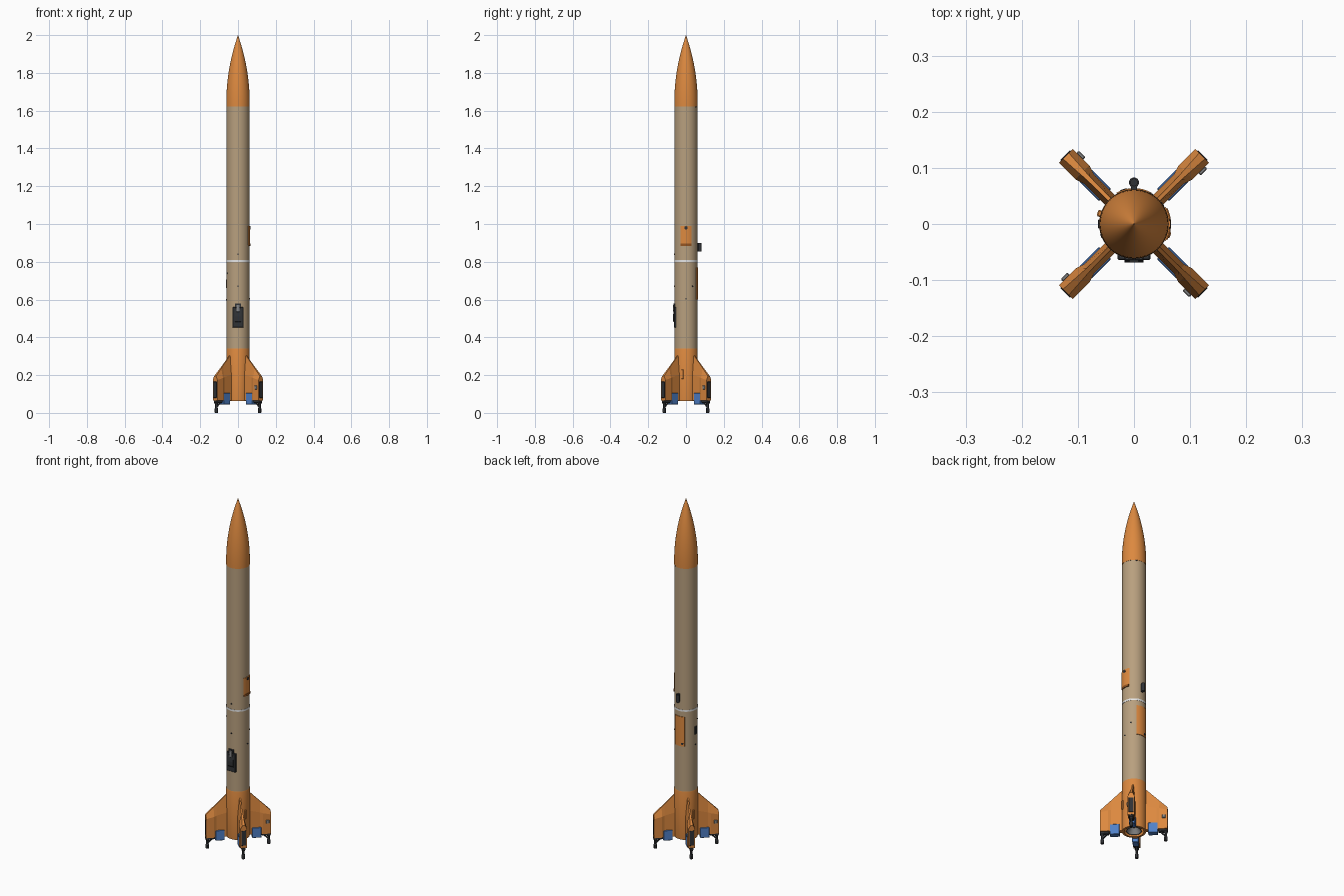
import bpy, bmesh, math
from mathutils import Matrix, Vector

old = bpy.data.objects.get("Cube")
if old:
    bpy.data.objects.remove(old, do_unlink=True)


def material(name, rgb):
    m = bpy.data.materials.new(name)
    m.use_nodes = True
    m.diffuse_color = (*rgb, 1)
    m.node_tree.nodes["Principled BSDF"].inputs["Base Color"].default_value = (*rgb, 1)
    return m


ORANGE = material("orange", (0.72, 0.25, 0.05))
TAN = material("tan", (0.48, 0.35, 0.21))
WHITE = material("white", (0.8, 0.8, 0.8))
DARK = material("dark_grey", (0.03, 0.032, 0.036))
GREY = material("mid_grey", (0.25, 0.25, 0.25))
BLUE = material("blue", (0.08, 0.22, 0.58))
BROWN = material("brown", (0.3, 0.09, 0.015))

R = 0.061


def finish(name, bm, mat, matrix=None, smooth=True):
    bmesh.ops.recalc_face_normals(bm, faces=bm.faces)
    if matrix:
        bm.transform(matrix)
    me = bpy.data.meshes.new(name)
    bm.to_mesh(me)
    bm.free()
    me.materials.append(mat)
    ob = bpy.data.objects.new(name, me)
    bpy.context.collection.objects.link(ob)
    if smooth:
        bpy.ops.object.select_all(action="DESELECT")
        ob.select_set(True)
        bpy.context.view_layer.objects.active = ob
        bpy.ops.object.shade_smooth_by_angle(angle=math.radians(30))
    return ob


def loft(name, rings, mat, matrix=None, smooth=True):
    """Skin a row of closed rings and cap both ends."""
    bm = bmesh.new()
    rows = [[bm.verts.new(p) for p in ring] for ring in rings]
    n = len(rows[0])
    for a, b in zip(rows, rows[1:]):
        for i in range(n):
            j = (i + 1) % n
            bm.faces.new((a[i], a[j], b[j], b[i]))
    bm.faces.new(rows[0])
    bm.faces.new(rows[-1])
    return finish(name, bm, mat, matrix, smooth)


def lathe(name, profile, mat, matrix=None, sides=48):
    turn = [math.tau * i / sides for i in range(sides)]
    rings = [[(r * math.cos(a), r * math.sin(a), z) for a in turn] for r, z in profile]
    return loft(name, rings, mat, matrix)


def box(name, x, y, z, mat, matrix=None, bevel=0):
    bm = bmesh.new()
    bmesh.ops.create_cube(bm, size=1)
    for v in bm.verts:
        v.co = Vector([lo + (c + 0.5) * (hi - lo) for c, (lo, hi) in zip(v.co, (x, y, z))])
    if bevel:
        bmesh.ops.bevel(bm, geom=bm.edges[:], offset=bevel, segments=1, affect="EDGES")
    return finish(name, bm, mat, matrix, False)


def spin(deg):
    return Matrix.Rotation(math.radians(deg), 4, "Z")


def panel(name, deg, half, z0, z1, mat, thick=0.003):
    """Curved plate that hugs the body."""
    rings = []
    for i in range(9):
        a = math.radians(deg - half + half * i / 4)
        rings.append([(r * math.cos(a), r * math.sin(a), z)
                      for r, z in ((R - 0.002, z0), (R + thick, z0), (R + thick, z1), (R - 0.002, z1))])
    return loft(name, rings, mat)


def stud(name, deg, z, radius, mat, height=0.004):
    """Small round fitting on the body side."""
    place = spin(deg) @ Matrix.Translation((R, 0, z)) @ Matrix.Rotation(math.pi / 2, 4, "Y")
    return lathe(name, [(radius, -0.004), (radius, height)], mat, place, 12)


# Body tube, joint ring and engine skirt
lathe("body_tube", [(R, 0.33), (R, 1.625)], TAN)
lathe("joint_ring", [(R + 0.0012, 0.80), (R + 0.0012, 0.81)], WHITE)
lathe("engine_skirt", [(0.048, 0.095), (0.05, 0.062), (R, 0.062), (R + 0.001, 0.068),
                       (R + 0.001, 0.336), (R, 0.34)], ORANGE)
lathe("engine_nozzle", [(0.02, 0.1), (0.04, 0.066), (0.036, 0.066), (0.016, 0.096)], GREY)

# Ogive nose cone
nose_base, length, nr = 1.64, 0.36, R + 0.001
rho = (nr ** 2 + length ** 2) / (2 * nr)
nose = [(nr, 1.622), (nr, nose_base)]
for i in range(1, 17):
    h = length * i / 16
    nose.append((max(math.sqrt(rho ** 2 - h ** 2) + nr - rho, 0.0006), nose_base + h))
lathe("nose_cone", nose, ORANGE)

# Side hatch with hinge and lock
panel("side_hatch", 0, 28, 0.89, 0.99, ORANGE)
panel("side_hatch_hinge", 0, 26, 0.884, 0.896, BROWN, 0.005)
stud("side_hatch_lock", 0, 0.98, 0.009, DARK)

# Rear hatch with lock
panel("rear_hatch", 90, 29, 0.6, 0.77, ORANGE)
stud("rear_hatch_lock", 107, 0.615, 0.006, DARK)

# Rear guide ring on its bracket
lathe("guide_ring", [(0.009, 0.855), (0.009, 0.9), (0.006, 0.9), (0.006, 0.855), (0.009, 0.855)],
      DARK, Matrix.Translation((0, 0.074, 0)), 20)
box("guide_bracket", (-0.005, 0.005), (0.058, 0.067), (0.855, 0.9), DARK)

# Front connector plate
box("connector_plate", (-0.029, 0.029), (-0.064, -0.05), (0.452, 0.56), DARK, bevel=0.002)
box("connector_head", (-0.017, 0.017), (-0.065, -0.054), (0.555, 0.58), DARK, bevel=0.002)
loft("connector_cover", [[(x, y, z) for y, z in
     ((-0.06, 0.475), (-0.068, 0.485), (-0.069, 0.51), (-0.065, 0.545), (-0.06, 0.55))]
     for x in (-0.017, 0.017)], DARK, smooth=False)
box("connector_latch", (-0.008, 0.008), (-0.0675, -0.06), (0.535, 0.572), GREY, bevel=0.001)

# Small vents and plugs
box("side_vent", (-0.064, -0.056), (-0.008, 0.008), (0.66, 0.705), DARK, bevel=0.001)
for deg, z in ((-90, 0.84), (-90, 0.67), (0, 0.605), (35, 0.67), (180, 0.6), (200, 0.74), (60, 1.62)):
    stud("body_plug", deg, z, 0.004, DARK, 0.002)

# Four fins, each with tip plate, vane, knob and landing leg
for k in range(4):
    turn = spin(45 + 90 * k)
    rings = []
    for r, half in ((0.05, 0.012), (0.115, 0.0125), (0.13, 0.0175), (0.1715, 0.0175)):
        lead = 0.305 - (r - R)
        shoulder = lead - 0.02 - (0.1715 - r) * 0.75
        edge = 0.003 + max(r - 0.1, 0) * 0.06
        rings.append([(r, -edge, lead), (r, -half, shoulder), (r, -half, 0.065),
                      (r, half, 0.065), (r, half, shoulder), (r, edge, lead)])
    loft("fin", rings, ORANGE, turn, smooth=False)
    box("fin_tip_plate", (0.168, 0.1735), (-0.0125, 0.0125), (0.08, 0.165), DARK, turn, 0.001)
    box("fin_vane", (0.073, 0.122), (-0.0155, 0.0155), (0.045, 0.104), BLUE, turn, 0.002)
    box("fin_knob", (0.145, 0.162), (-0.023, -0.016), (0.125, 0.145), GREY, turn, 0.002)
    box("skirt_cover", (0.056, 0.068), (-0.006, 0.006), (0.18, 0.23), ORANGE,
        spin(45 + 90 * k + 28), 0.002) if k % 2 else None
    box("leg_mount", (0.125, 0.173), (-0.011, 0.011), (0.052, 0.068), DARK, turn, 0.003)
    lathe("landing_leg", [(0.0075, 0.0), (0.0095, 0.003), (0.0095, 0.022), (0.007, 0.026),
                          (0.007, 0.045), (0.01, 0.05), (0.01, 0.06)],
          DARK, turn @ Matrix.Translation((0.162, 0, 0)), 12)
    loft("leg_strut", [[(r + dr, dy, z) for dr, dy in ((-0.004, -0.004), (0.004, -0.004), (0.004, 0.004),
         (-0.004, 0.004))] for r, z in ((0.135, 0.055), (0.16, 0.03))], DARK, turn, smooth=False)
